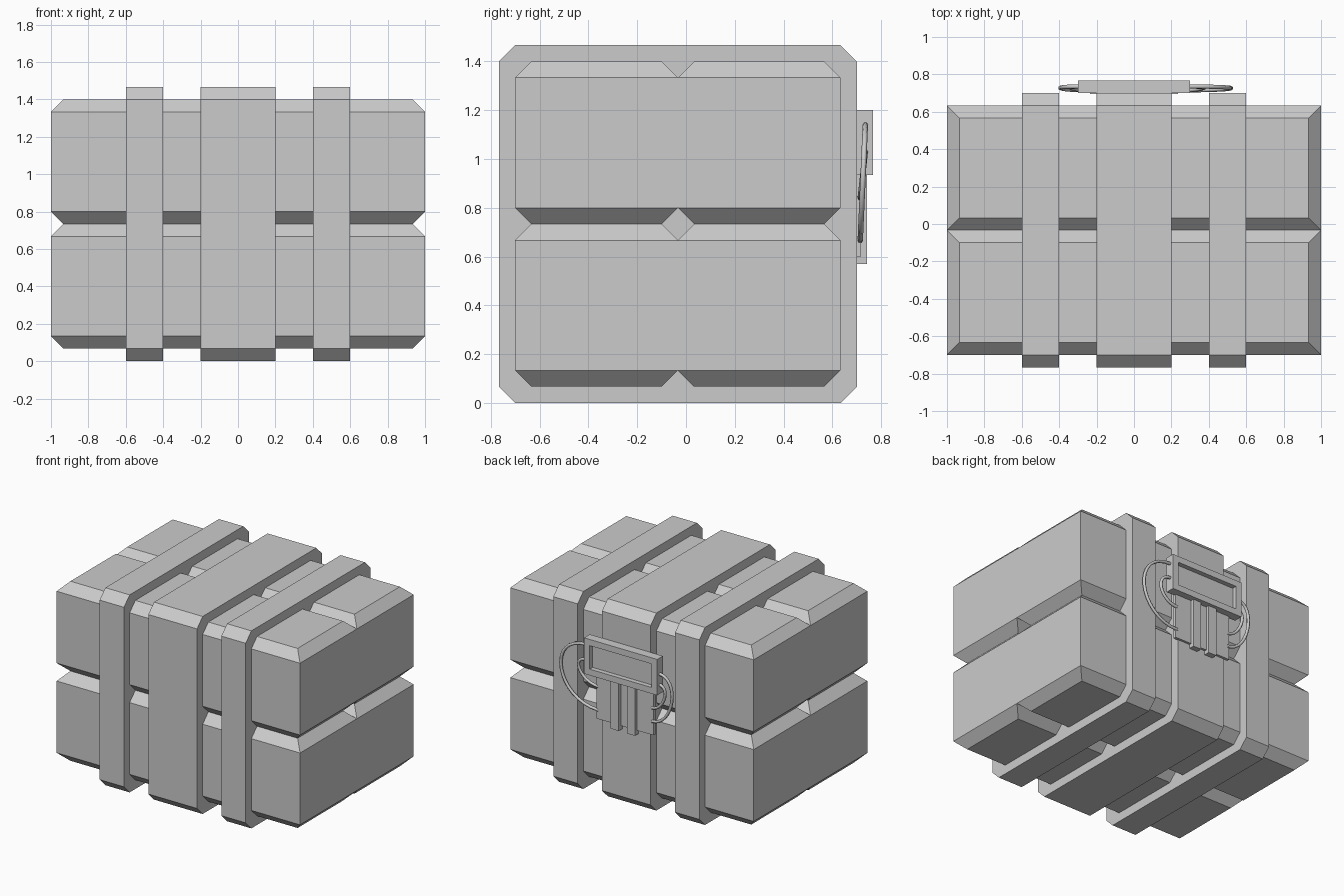
import bpy, bmesh

if "Cube" in bpy.data.objects:
    bpy.data.objects.remove(bpy.data.objects["Cube"])

CH = 0.0667  # chamfer size shared by crates and straps


def make_object(name, bm):
    bmesh.ops.recalc_face_normals(bm, faces=bm.faces)
    mesh = bpy.data.meshes.new(name)
    bm.to_mesh(mesh)
    bm.free()
    ob = bpy.data.objects.new(name, mesh)
    bpy.context.collection.objects.link(ob)
    return ob


def box(name, x0, x1, y0, y1, z0, z1):
    bm = bmesh.new()
    bmesh.ops.create_cube(bm, size=1)
    for v in bm.verts:
        v.co.x = x1 if v.co.x > 0 else x0
        v.co.y = y1 if v.co.y > 0 else y0
        v.co.z = z1 if v.co.z > 0 else z0
    return make_object(name, bm)


def crate(name, y0, y1, z0, z1):
    """Long block whose top and bottom taper inward."""
    bm = bmesh.new()
    rings = []
    for z, i in ((z0, CH), (z0 + CH, 0), (z1 - CH, 0), (z1, CH)):
        rings.append([bm.verts.new(p) for p in (
            (-1 + i, y0 + i, z), (1 - i, y0 + i, z),
            (1 - i, y1 - i, z), (-1 + i, y1 - i, z))])
    for a, b in zip(rings, rings[1:]):
        for k in range(4):
            n = (k + 1) % 4
            bm.faces.new((a[k], a[n], b[n], b[k]))
    bm.faces.new(rings[0])
    bm.faces.new(rings[-1])
    return make_object(name, bm)


def strap(name, x0, x1):
    """Octagonal side profile extruded across x."""
    a, b, t = -0.7667, 0.70, 1.4667
    prof = [(a + CH, 0), (b - CH, 0), (b, CH), (b, t - CH),
            (b - CH, t), (a + CH, t), (a, t - CH), (a, CH)]
    bm = bmesh.new()
    face = bm.faces.new([bm.verts.new((x0, y, z)) for y, z in prof])
    ext = bmesh.ops.extrude_face_region(bm, geom=[face], use_keep_orig=True)
    for v in ext["geom"]:
        if isinstance(v, bmesh.types.BMVert):
            v.co.x = x1
    return make_object(name, bm)


def cable(name, start, end, reach):
    """Wire looping sideways from the display to the charge plate."""
    cu = bpy.data.curves.new(name, "CURVE")
    cu.dimensions = "3D"
    cu.bevel_depth = 0.011
    cu.bevel_resolution = 1
    cu.resolution_u = 16
    sp = cu.splines.new("BEZIER")
    sp.bezier_points.add(1)
    for p, (x, z), y, s in zip(sp.bezier_points, (start, end), (0.735, 0.714), (1, -1)):
        p.handle_left_type = p.handle_right_type = "FREE"
        p.co = (x, y, z)
        p.handle_right = (x + s * reach, y, z)
        p.handle_left = (x - s * reach, y, z)
    ob = bpy.data.objects.new(name, cu)
    bpy.context.collection.objects.link(ob)


# Four stacked blocks
for row, y in (("front", -0.70), ("back", -0.0333)):
    for level, z in (("lower", CH), ("upper", 0.7333)):
        crate(f"{level}_{row}_block", y, y + 0.6667, z, z + 0.6667)

# Three straps wrapped around the blocks
strap("left_strap", -0.6, -0.4)
strap("centre_strap", -0.2, 0.2)
strap("right_strap", 0.4, 0.6)

# Display panel on the back with a recessed screen
panel = box("display_panel", -0.3, 0.3, 0.70, 0.7667, 0.9333, 1.20)
bm = bmesh.new()
bm.from_mesh(panel.data)
back = max(bm.faces, key=lambda f: f.calc_center_median().y)
bmesh.ops.inset_region(bm, faces=[back], thickness=0.065)
screen = bmesh.ops.extrude_face_region(bm, geom=[back])
bmesh.ops.translate(bm, vec=(0, -0.035, 0),
                    verts=[g for g in screen["geom"] if isinstance(g, bmesh.types.BMVert)])
if back.is_valid:
    bmesh.ops.delete(bm, geom=[back], context="FACES_ONLY")
bm.to_mesh(panel.data)
bm.free()

# Plate below the display with two ridges
box("lower_plate", -0.235, 0.235, 0.695, 0.717, 0.60, 0.94)
box("left_ridge", -0.10, -0.0333, 0.70, 0.742, 0.57, 0.94)
box("right_ridge", 0.0333, 0.10, 0.70, 0.742, 0.57, 0.94)

# Looping wires on both sides
cable("right_outer_wire", (0.29, 1.14), (0.22, 0.665), 0.35)
cable("right_inner_wire", (0.29, 1.03), (0.22, 0.84), 0.15)
cable("left_outer_wire", (-0.29, 1.08), (-0.22, 0.70), -0.18)
cable("left_inner_wire", (-0.29, 1.00), (-0.22, 0.80), -0.10)
